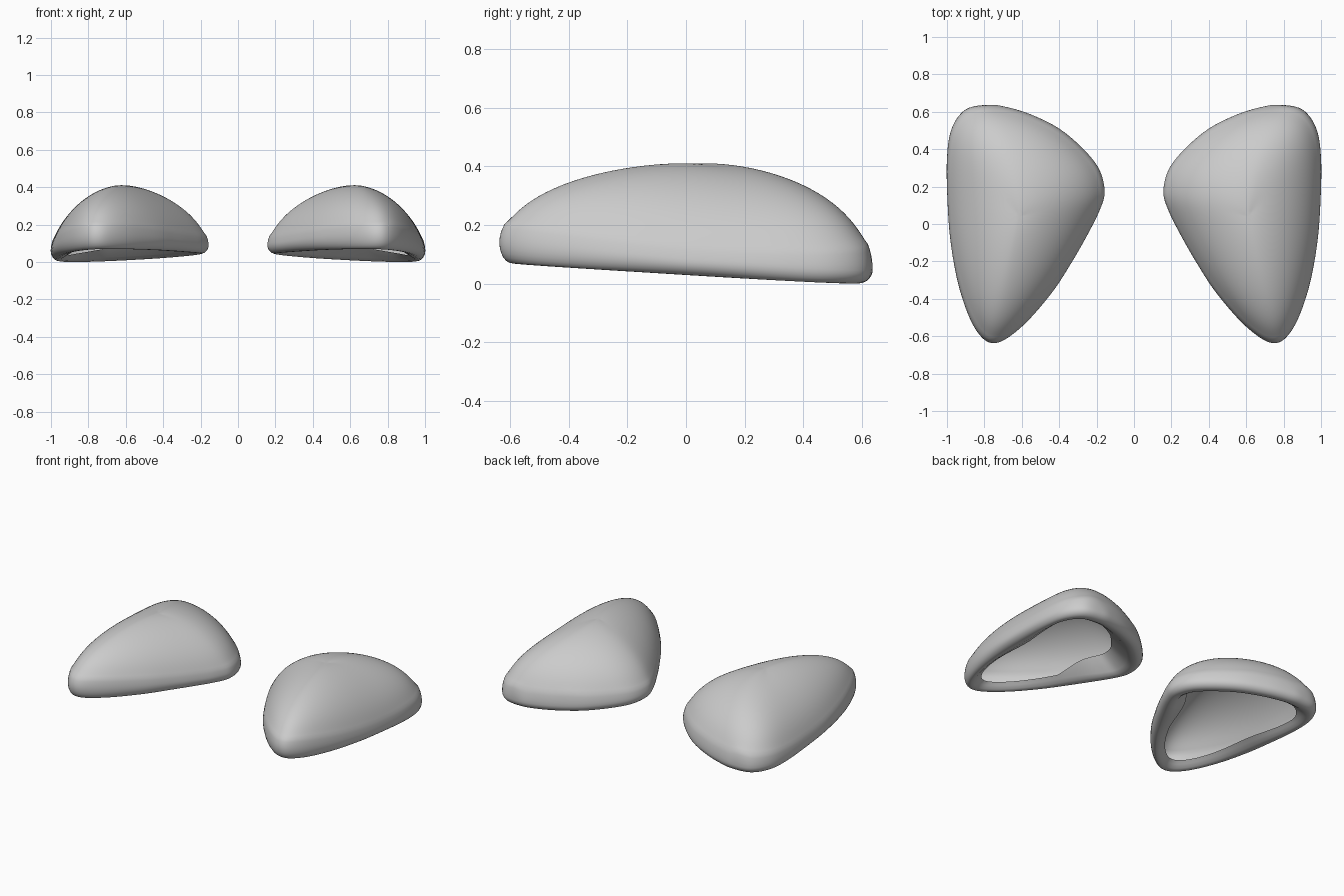
import bpy, bmesh
from math import sin, cos, pi, sqrt
from mathutils import Vector

if "Cube" in bpy.data.objects:
    bpy.data.objects.remove(bpy.data.objects["Cube"])

# Plan outline of the right pad, counter-clockwise from the back
OUTLINE = [(0.78, 0.637), (0.68, 0.625), (0.55, 0.585), (0.40, 0.51), (0.27, 0.40),
           (0.185, 0.29), (0.157, 0.17), (0.185, 0.07), (0.25, -0.06), (0.33, -0.20),
           (0.43, -0.355), (0.56, -0.51), (0.67, -0.605), (0.75, -0.637), (0.815, -0.605),
           (0.88, -0.50), (0.94, -0.32), (0.98, -0.10), (0.997, 0.12), (1.0, 0.35),
           (0.975, 0.51), (0.90, 0.612)]
CENTRE = Vector((0.61, 0.04))
TOP = 0.415
STEPS, RINGS = 6, 28


def smooth_loop(points):
    """Closed Catmull-Rom curve through the points."""
    pts = [Vector(p) for p in points]
    n, out = len(pts), []
    for i in range(n):
        a, b, c, d = (pts[(i + k) % n] for k in (-1, 0, 1, 2))
        for s in range(STEPS):
            t = s / STEPS
            out.append(0.5 * (2 * b + (c - a) * t + (2 * a - 5 * b + 4 * c - d) * t * t
                              + (3 * b - a - 3 * c + d) * t ** 3))
    return out


LOOP = smooth_loop(OUTLINE)


def width_at(y):
    """Left and right limits of the plan outline at y."""
    xs = []
    for a, b in zip(LOOP, LOOP[1:] + LOOP[:1]):
        if (a.y - y) * (b.y - y) <= 0 and a.y != b.y:
            xs.append(a.x + (b.x - a.x) * (y - a.y) / (b.y - a.y))
    return (min(xs), max(xs)) if xs else (0.75, 0.77)


def underside(x, y):
    bottom = 0.028 - 0.052 * y + 0.03 * (1 - x)
    return bottom, 0.045 - 0.04 * min(0, y)


def dome_height(x, y):
    """Arched ridge along y with a rounded section across x."""
    bottom, lip = underside(x, y)
    edge = bottom + lip
    tip, reach = (0.14, 0.677) if y < 0.04 else (0.05, 0.597)
    ridge = tip + (TOP - tip) * sqrt(max(0, 1 - ((y - 0.04) / reach) ** 2))
    lo, hi = width_at(y)
    mid = lo + (0.53 + 0.15 * max(0, y) ** 2) * (hi - lo)
    u = min(1, (x - mid) / (hi - mid) if x > mid else (mid - x) / (mid - lo))
    q = 1.68 + 0.9 * y * y
    return edge + max(0, ridge - edge) * (1 - u ** q) ** (1 / q)


def pad_column(p):
    """Section from the inner flange, round the lip, up towards the crown."""
    ray = p - CENTRE
    d = ray.normalized()
    bottom, lip = underside(p.x, p.y)
    deep = max(0, d.dot(Vector((-0.8, 0.6))))
    col = []
    # turned-in flange, deeper on the inner side
    for inset, rise in ((0.12 + 0.07 * deep, 0.035 + 0.08 * deep), (0.095, 0.02), (0.07, 0.005)):
        q = p - d * inset
        col.append((q.x, q.y, bottom + rise))
    # rounded lip
    for k in range(6):
        a = pi / 2 * k / 6
        q = p - d * 0.045 * (1 - sin(a))
        col.append((q.x, q.y, bottom + lip - lip * cos(a)))
    col.append((p.x, p.y, bottom + lip))
    # dome
    for k in range(1, RINGS):
        q = CENTRE + ray * cos(pi / 2 * k / RINGS)
        col.append((q.x, q.y, dome_height(q.x, q.y)))
    return col


# Domed pad shell, open underneath
bm = bmesh.new()
cols = [[bm.verts.new(c) for c in pad_column(p)] for p in LOOP]
crown = bm.verts.new((CENTRE.x, CENTRE.y, TOP))
for i, a in enumerate(cols):
    b = cols[(i + 1) % len(cols)]
    for k in range(len(a) - 1):
        bm.faces.new((a[k], b[k], b[k + 1], a[k + 1]))
    bm.faces.new((a[-1], b[-1], crown))

# Soften the dome above the rim
upper = [v for c in cols for v in c[14:]] + [crown]
for _ in range(25):
    bmesh.ops.smooth_vert(bm, verts=upper, factor=0.5,
                          use_axis_x=True, use_axis_y=True, use_axis_z=True)

# Stand on the ground
low = min(v.co.z for v in bm.verts)
bmesh.ops.translate(bm, verts=bm.verts, vec=(0, 0, -low))
for f in bm.faces:
    f.smooth = True
mesh = bpy.data.meshes.new("domed_pads")
bm.to_mesh(mesh)
bm.free()
pads = bpy.data.objects.new("domed_pads", mesh)
bpy.context.collection.objects.link(pads)

# Matching pad on the other side
mirror = pads.modifiers.new("mirror", 'MIRROR')
mirror.use_axis = (True, False, False)
